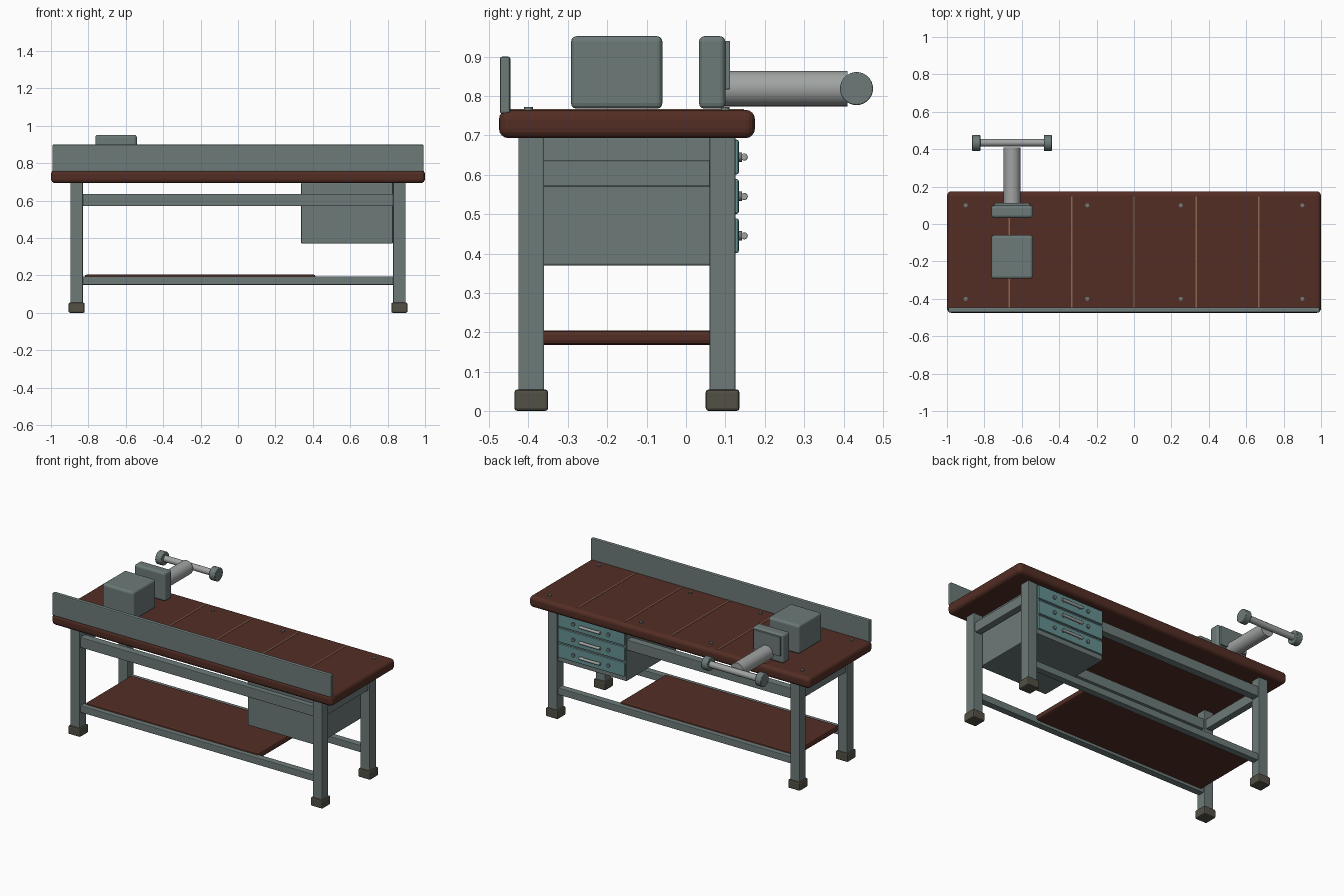
import bpy, math
from mathutils import Vector

if "Cube" in bpy.data.objects:
    bpy.data.objects.remove(bpy.data.objects["Cube"])


def material(name, rgb):
    m = bpy.data.materials.new(name)
    m.diffuse_color = (*rgb, 1)
    m.use_nodes = True
    m.node_tree.nodes["Principled BSDF"].inputs["Base Color"].default_value = m.diffuse_color
    return m


STEEL = material("grey green steel", (0.150, 0.195, 0.190))
WOOD = material("dark red wood", (0.088, 0.027, 0.018))
TEAL = material("teal drawer paint", (0.130, 0.280, 0.285))
METAL = material("bare metal", (0.350, 0.370, 0.360))
RUBBER = material("olive rubber", (0.085, 0.080, 0.058))
SEAM = material("tan seam", (0.260, 0.140, 0.085))


def finish(ob, name, mat, bevel, segments):
    ob.name = name
    ob.data.materials.append(mat)
    if bevel:
        mod = ob.modifiers.new("edge", "BEVEL")
        mod.width, mod.segments = bevel, segments
        mod.limit_method = "ANGLE"
    return ob


def box(name, x, y, z, mat, bevel=0.004, segments=2):
    """Box from its (min, max) range on each axis."""
    bpy.ops.mesh.primitive_cube_add(size=1)
    ob = bpy.context.object
    centre = Vector([(r[0] + r[1]) / 2 for r in (x, y, z)])
    for v in ob.data.vertices:
        v.co = Vector([c * (r[1] - r[0]) for c, r in zip(v.co, (x, y, z))])
    ob.location = centre
    return finish(ob, name, mat, bevel, segments)


def rod(name, start, end, radius, mat, sides=32, bevel=0.0):
    """Cylinder between two points."""
    a, b = Vector(start), Vector(end)
    bpy.ops.mesh.primitive_cylinder_add(vertices=sides, radius=radius,
                                        depth=(b - a).length)
    ob = bpy.context.object
    ob.location = (a + b) / 2
    ob.rotation_euler = (b - a).to_track_quat("Z", "Y").to_euler()
    bpy.ops.object.shade_smooth_by_angle(angle=math.radians(35))
    return finish(ob, name, mat, bevel, 2)


def span(centre, half):
    return (centre - half, centre + half)


# Table top and upright board along its front edge
box("table_top", (-1, 1), (-0.475, 0.175), (0.693, 0.765), WOOD, 0.024, 4)
box("edge_board", (-0.993, 0.993), (-0.473, -0.446), (0.755, 0.90), STEEL, 0.006)

# Plank seams and bolts on the top
for i in range(-2, 3):
    box("plank_seam", span(i * 0.333, 0.004), (-0.447, 0.147),
        (0.763, 0.767), SEAM, 0)
for x in (-0.9, -0.25, 0.25, 0.9):
    for y in (-0.4, 0.1):
        rod("top_bolt", (x, y, 0.76), (x, y, 0.772), 0.011, STEEL, 12)

# Legs with feet
LEG_Y = (-0.393, 0.093)
for x in (-0.863, 0.863):
    for y in LEG_Y:
        box("leg", span(x, 0.033), span(y, 0.033), (0.04, 0.70), STEEL)
        box("foot", span(x, 0.043), span(y, 0.043), (0, 0.055), RUBBER, 0.008)
    box("side_rail", span(x, 0.022), (-0.37, 0.07), (0.57, 0.636), STEEL)

# Long upper and lower rails
for y in LEG_Y:
    box("upper_rail", (-0.84, 0.84), span(y, 0.025), (0.57, 0.636), STEEL)
    box("lower_rail", (-0.84, 0.84), span(y, 0.022), (0.15, 0.195), STEEL)

# Lower shelf
box("shelf", (-0.82, 0.415), (-0.385, 0.085), (0.168, 0.205), WOOD, 0.012)

# Drawer cabinet
box("drawer_cabinet", (0.338, 0.828), (-0.385, 0.122), (0.37, 0.697), STEEL, 0.005)
CX = 0.583
for z in (0.445, 0.545, 0.645):
    box("drawer_front", span(CX, 0.238), (0.115, 0.134), span(z, 0.044), TEAL, 0.005)
    rod("drawer_pull", (CX - 0.075, 0.148, z), (CX + 0.075, 0.148, z),
        0.009, METAL, 16, 0.002)
    for s in (-1, 1):
        rod("pull_post", (CX + s * 0.06, 0.13, z), (CX + s * 0.06, 0.148, z),
            0.007, METAL, 12)
        rod("drawer_bolt", (CX + s * 0.125, 0.13, z), (CX + s * 0.125, 0.142, z),
            0.012, STEEL, 12)

# Vise: fixed block, sliding jaw, face plate, screw and cross handle
VX, VZ = -0.652, 0.819
box("vise_block", span(VX, 0.111), (-0.292, -0.06), (0.768, 0.952), STEEL, 0.014, 3)
box("vise_jaw", span(VX, 0.111), (0.033, 0.10), (0.768, 0.952), STEEL, 0.014, 3)
box("vise_plate", span(VX, 0.095), (0.098, 0.112), (0.817, 0.94), STEEL, 0.002)
rod("vise_screw", (VX, 0.09, VZ), (VX, 0.41, VZ), 0.045, METAL)
rod("vise_handle", (VX - 0.2, 0.435, VZ), (VX + 0.2, 0.435, VZ), 0.02, METAL)
for s in (-1, 1):
    rod("handle_cap", (VX + s * 0.17, 0.433, VZ), (VX + s * 0.213, 0.433, VZ),
        0.042, STEEL, 32, 0.003)
